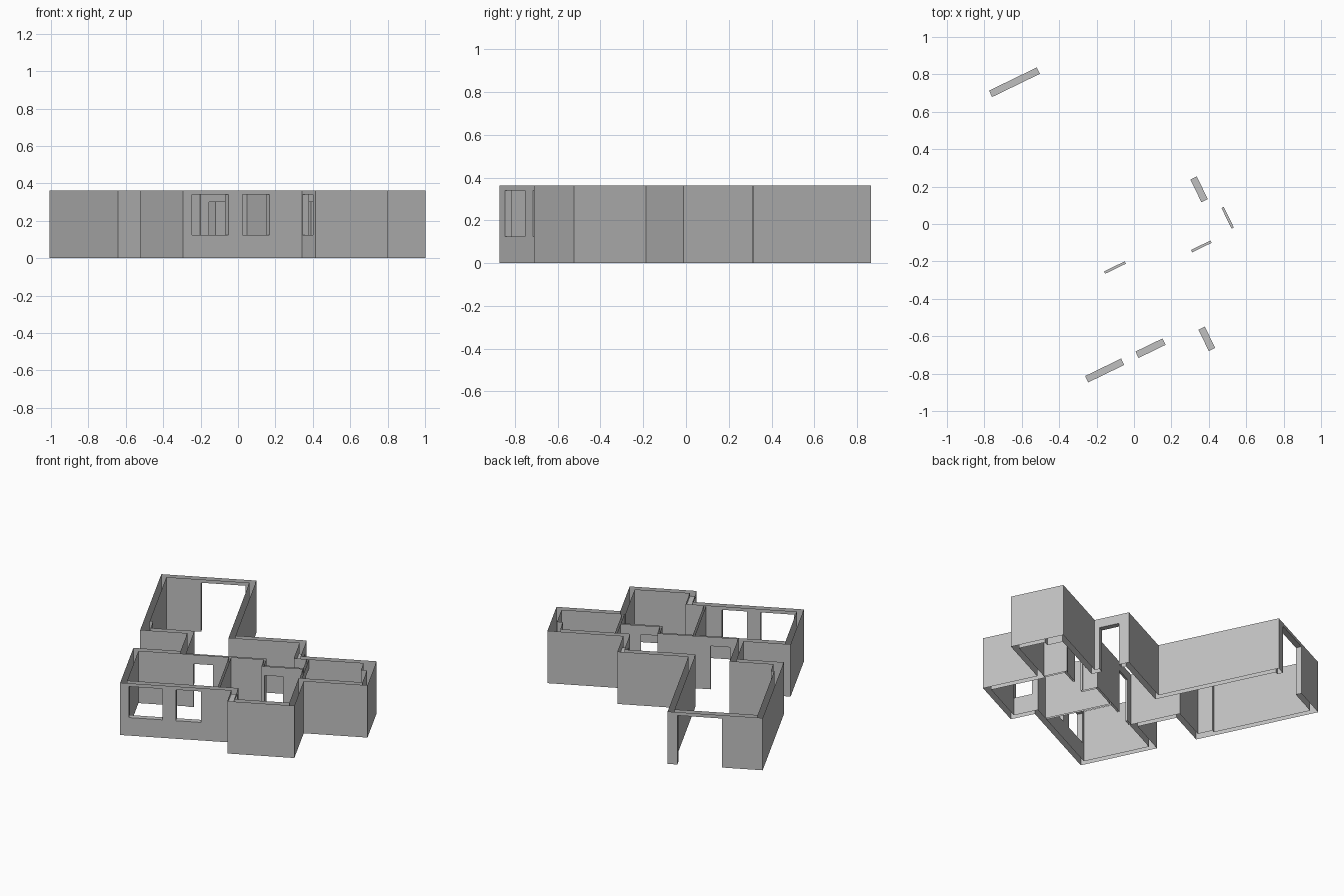
import bpy, bmesh, math
from mathutils import Matrix

cube = bpy.data.objects.get("Cube")
if cube:
    bpy.data.objects.remove(cube)

TOP = 0.363      # wall height
T = 0.038        # outer wall thickness
P = 0.014        # partition thickness
ANGLE = math.radians(25.9)

plaster = bpy.data.materials.new("grey_plaster")
plaster.use_nodes = True
grey = (0.53, 0.53, 0.53, 1)
plaster.diffuse_color = grey
plaster.node_tree.nodes["Principled BSDF"].inputs["Base Color"].default_value = grey

# Outer corners of the plan
west, hall_west, hall_east, east = -0.645, -0.345, 0.413, 0.896
front, bay_front, north = -0.655, -0.82, 0.98
bay_west, bay_east = 0.063, 0.49
long_east = -0.04


def along_x(x0, x1, y, t=T):
    return (x0, x1, y, y + t)


def along_y(x, y0, y1, t=T):
    return (x, x + t, y0, y1)


outer = [
    # Front room
    along_x(west, bay_west + T, front),
    along_y(west, front, -0.13),
    along_x(west, hall_west + T, -0.13 - T),
    # Recess beside the hall
    along_y(hall_west, -0.13 - T, 0.14 + T),
    # Long room
    along_x(west, hall_west + T, 0.14),
    along_y(west, 0.14, north),
    along_x(west, long_east, north - T),
    along_y(long_east - T, 0.15 - T, north),
    # Hall
    along_x(long_east - T, hall_east, 0.15 - T),
    along_y(hall_east - T, -0.086 - T, 0.15),
    # Side room
    along_x(hall_east - T, east, -0.086 - T),
    along_y(east - T, -0.447, -0.086),
    along_x(bay_east - T, east, -0.447),
    # Bay room
    along_y(bay_east - T, bay_front, -0.447 + T),
    along_x(bay_west, bay_east, bay_front),
    along_y(bay_west, bay_front, front + T),
    # Small piers in the room corners
    (west + T, west + 0.06, 0.14 + T, 0.28),
    (0.82, east - T, -0.23, -0.086 - T),
]

partitions = [
    along_x(hall_west + T, 0.207, -0.172, P),
    along_y(-0.03, front + T, -0.172, P),
    along_y(0.193, -0.272, -0.172 + P, P),
    along_x(0.193, 0.472, -0.272, P),
    along_y(0.458, -0.447 + T, -0.086 - T, P),
]

SILL, HEAD, DOOR = 0.125, 0.34, 0.30
outer_openings = [
    (-0.59, -0.376, front, front + T, SILL, HEAD),             # front windows
    (-0.291, -0.13, front, front + T, SILL, HEAD),
    (bay_west, bay_west + T, -0.786, -0.659, SILL, HEAD),      # bay window
    (-0.386, -0.102, north - T, north, 0, HEAD),               # wide rear doorway
    (hall_east - T, hall_east, -0.053, 0.082, 0, DOOR),        # entrance
]
inner_openings = [
    (-0.255, -0.132, -0.172, -0.172 + P, 0, DOOR),
    (0.213, 0.329, -0.272, -0.272 + P, 0, DOOR),
    (0.458, 0.458 + P, -0.25, -0.127, 0, DOOR),
]


def inside(box, point):
    return all(box[2 * i] < point[i] < box[2 * i + 1] for i in range(len(box) // 2))


def build_walls(name, walls, openings):
    """Hollow wall shells, open at top and bottom, with lined openings."""
    cuts = []
    for axis in range(3):
        values = {0, TOP} if axis == 2 else set()
        for box in walls + openings:
            values.update(round(v, 4) for v in box[2 * axis:2 * axis + 2])
        cuts.append(sorted(values))
    sizes = [len(c) - 1 for c in cuts]

    def solid(cell):
        if any(not 0 <= cell[i] < sizes[i] for i in range(3)):
            return False
        mid = [(cuts[i][cell[i]] + cuts[i][cell[i] + 1]) / 2 for i in range(3)]
        return (any(inside(w, mid) for w in walls)
                and not any(inside(o, mid) for o in openings))

    bm = bmesh.new()
    for i in range(sizes[0]):
        for j in range(sizes[1]):
            for k in range(sizes[2]):
                cell = (i, j, k)
                if not solid(cell):
                    continue
                for axis in range(3):
                    for side in (0, 1):
                        near = list(cell)
                        near[axis] += 2 * side - 1
                        rim = axis == 2 and not 0 <= near[2] < sizes[2]
                        if rim or solid(near):
                            continue
                        u, v = (axis + 1) % 3, (axis + 2) % 3
                        ring = []
                        for du, dv in ((0, 0), (1, 0), (1, 1), (0, 1)):
                            co = [0, 0, 0]
                            co[axis] = cuts[axis][cell[axis] + side]
                            co[u] = cuts[u][cell[u] + du]
                            co[v] = cuts[v][cell[v] + dv]
                            ring.append(bm.verts.new(co))
                        bm.faces.new(ring if side else ring[::-1])
    bmesh.ops.remove_doubles(bm, verts=bm.verts, dist=0.0005)
    bmesh.ops.dissolve_limit(bm, angle_limit=0.01, verts=bm.verts, edges=bm.edges)
    bm.transform(Matrix.Rotation(ANGLE, 4, 'Z'))
    mesh = bpy.data.meshes.new(name)
    bm.to_mesh(mesh)
    bm.free()
    mesh.materials.append(plaster)
    obj = bpy.data.objects.new(name, mesh)
    bpy.context.collection.objects.link(obj)


build_walls("outer_walls", outer, outer_openings)
build_walls("partition_walls", partitions, inner_openings)
